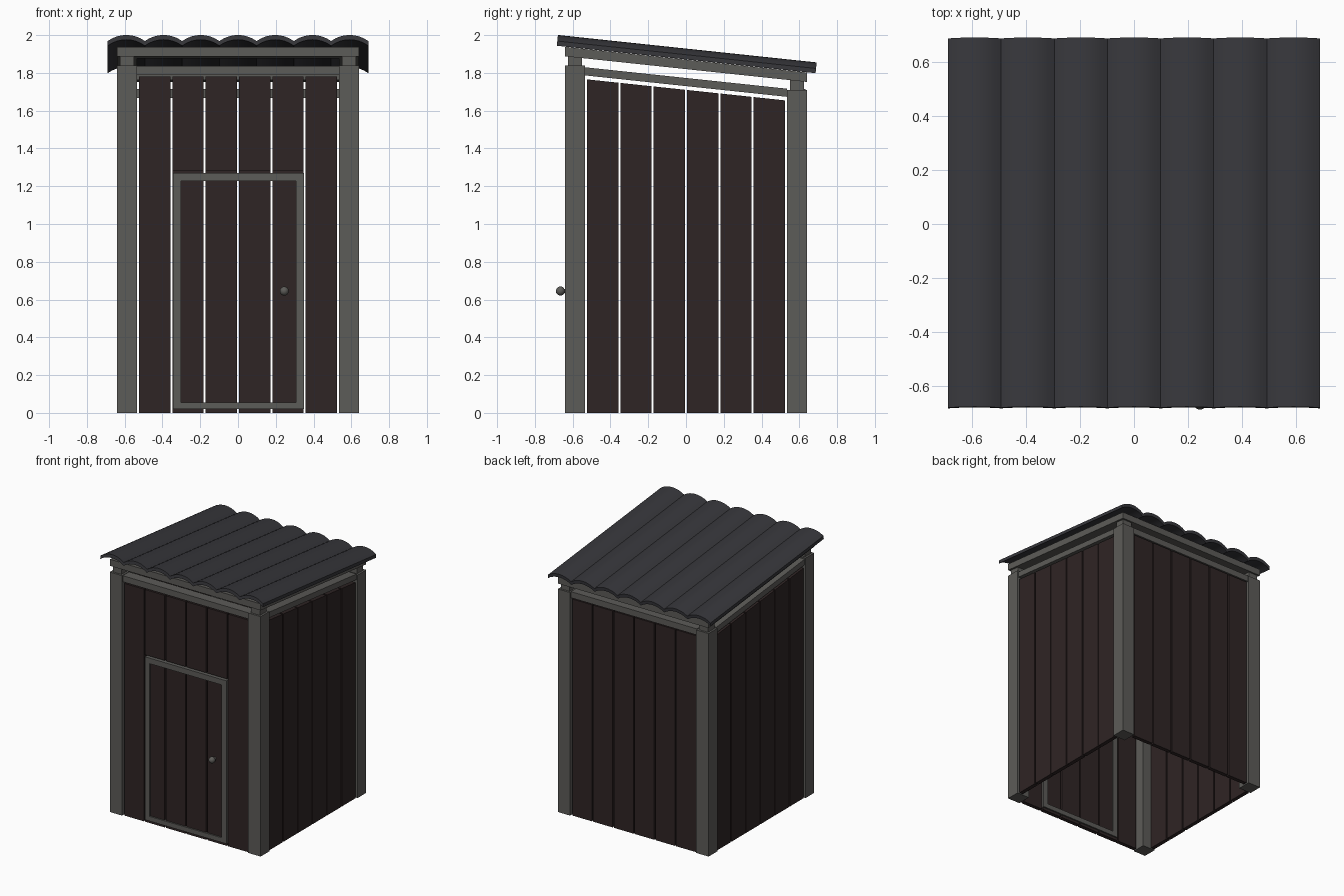
import bpy, bmesh, math
from mathutils import Vector

if "Cube" in bpy.data.objects:
    bpy.data.objects.remove(bpy.data.objects["Cube"])

S = 0.106  # roof slope, falling towards the back


def material(name, rgb):
    m = bpy.data.materials.new(name)
    m.diffuse_color = (*rgb, 1)
    m.use_nodes = True
    m.node_tree.nodes["Principled BSDF"].inputs["Base Color"].default_value = m.diffuse_color
    return m


GREY = material("grey_timber", (0.108, 0.106, 0.098))
BROWN = material("dark_brown_boards", (0.028, 0.018, 0.018))
SLATE = material("slate_roofing", (0.038, 0.038, 0.044))


def finish(name, bm, mat, smooth=False):
    bmesh.ops.recalc_face_normals(bm, faces=bm.faces)
    me = bpy.data.meshes.new(name)
    bm.to_mesh(me)
    bm.free()
    me.materials.append(mat)
    if smooth:
        me.polygons.foreach_set("use_smooth", [True] * len(me.polygons))
        me.set_sharp_from_angle(angle=math.radians(30))
    ob = bpy.data.objects.new(name, me)
    bpy.context.collection.objects.link(ob)
    return ob


def box(name, x, y, z, mat, slope_bottom=0, slope_top=0):
    """Box from ranges; its bottom and top may follow the roof slope."""
    bm = bmesh.new()
    bmesh.ops.create_cube(bm, size=1)
    for v in bm.verts:
        a, b, c = (int(t > 0) for t in v.co)
        v.co = Vector((x[a], y[b], z[c] - (slope_top if c else slope_bottom) * y[b]))
    return finish(name, bm, mat)


OUT, INN = 0.64, 0.535

# corner posts with short stubs
for sx, side in ((-1, "left"), (1, "right")):
    xs = sorted((sx * OUT, sx * INN))
    xt = sorted((sx * 0.625, sx * 0.55))
    for sy, end, top in ((-1, "front", 1.84), (1, "back", 1.71)):
        ys = sorted((sy * OUT, sy * INN))
        yt = sorted((sy * 0.625, sy * 0.55))
        box(f"{end}_{side}_post", xs, ys, (0, top), GREY)
        box(f"{end}_{side}_stub", xt, yt, (top - 0.01, top + 0.06), GREY)
    # sloped side rails
    xr = sorted((sx * 0.632, sx * 0.555))
    box(f"{side}_wall_rail", xr, (-INN, INN), (1.73, 1.773), GREY, S, S)
    box(f"{side}_roof_beam", xs, (-OUT, OUT), (1.82, 1.87), GREY, S, S)

# front and back rails
for sy, end, z in ((-1, "front", 1.79), (1, "back", 1.668)):
    yr = sorted((sy * 0.632, sy * 0.555))
    box(f"{end}_wall_rail", (-INN, INN), yr, (z, z + 0.047), GREY)
    box(f"{end}_roof_beam", (-INN, INN), sorted((sy * OUT, sy * INN)),
        (1.82, 1.87), GREY, S, S)

# wall boards, six per wall
YO, YI = 0.63, 0.60
for i in range(6):
    c = -0.441 + 0.1764 * i
    r = (c - 0.083, c + 0.083)
    box(f"left_board_{i}", (-YO, -YI), r, (0, 1.71), BROWN, 0, S)
    box(f"right_board_{i}", (YI, YO), r, (0, 1.71), BROWN, 0, S)
    box(f"back_board_{i}", r, (YI, YO), (0, 1.66), BROWN)
    if i in (0, 5):
        box(f"front_board_{i}", r, (-YO, -YI), (0, 1.78), BROWN)
    else:
        box(f"front_board_{i}", r, (-YO, -YI), (1.28, 1.78), BROWN)
        box(f"door_board_{i}", r, (-YO, -YI), (0, 1.265), BROWN)

# door frame
L, R, B, T, W = -0.343, 0.349, 0.02, 1.27, 0.042
YF = (-0.64, -0.59)
box("door_left_stile", (L, L + W), YF, (B, T), GREY)
box("door_right_stile", (R - W, R), YF, (B, T), GREY)
box("door_top_rail", (L + W, R - W), YF, (T - W, T), GREY)
box("door_bottom_rail", (L + W, R - W), YF, (B, B + 0.036), GREY)

# door knob and stem
bm = bmesh.new()
bmesh.ops.create_uvsphere(bm, u_segments=16, v_segments=10, radius=0.024)
knob = finish("door_knob", bm, GREY, True)
knob.location = (0.245, -0.665, 0.645)
bm = bmesh.new()
bmesh.ops.create_cone(bm, cap_ends=True, segments=12, radius1=0.011, radius2=0.011, depth=0.05)
stem = finish("door_knob_stem", bm, GREY, True)
stem.location = (0.245, -0.64, 0.645)
stem.rotation_euler.x = math.pi / 2

# scalloped roof sheet, seven arched strips
N, SEG, HALF, SAG, THICK = 7, 8, 0.69, 0.032, 0.025
pitch = 2 * HALF / N
rad = (pitch ** 2 / 4 + SAG ** 2) / (2 * SAG)
profile = []
for k in range(N * SEG + 1):
    x = -HALF + pitch * k / SEG
    d = ((k % SEG) / SEG - 0.5) * pitch
    profile.append((x, 1.928 - rad + math.sqrt(rad * rad - d * d)))
bm = bmesh.new()
rows = []
for x, z in profile:
    rows.append([bm.verts.new((x, y + 0.004 + S * (z - 1.9 - t), z - t - S * y))
                 for y, t in ((-0.685, 0), (0.685, 0), (0.685, THICK), (-0.685, THICK))])
for a, b in zip(rows, rows[1:]):
    for j in range(4):
        bm.faces.new((a[j], a[(j + 1) % 4], b[(j + 1) % 4], b[j]))
bm.faces.new(rows[0])
bm.faces.new(rows[-1])
finish("roof_sheet", bm, SLATE, True)
